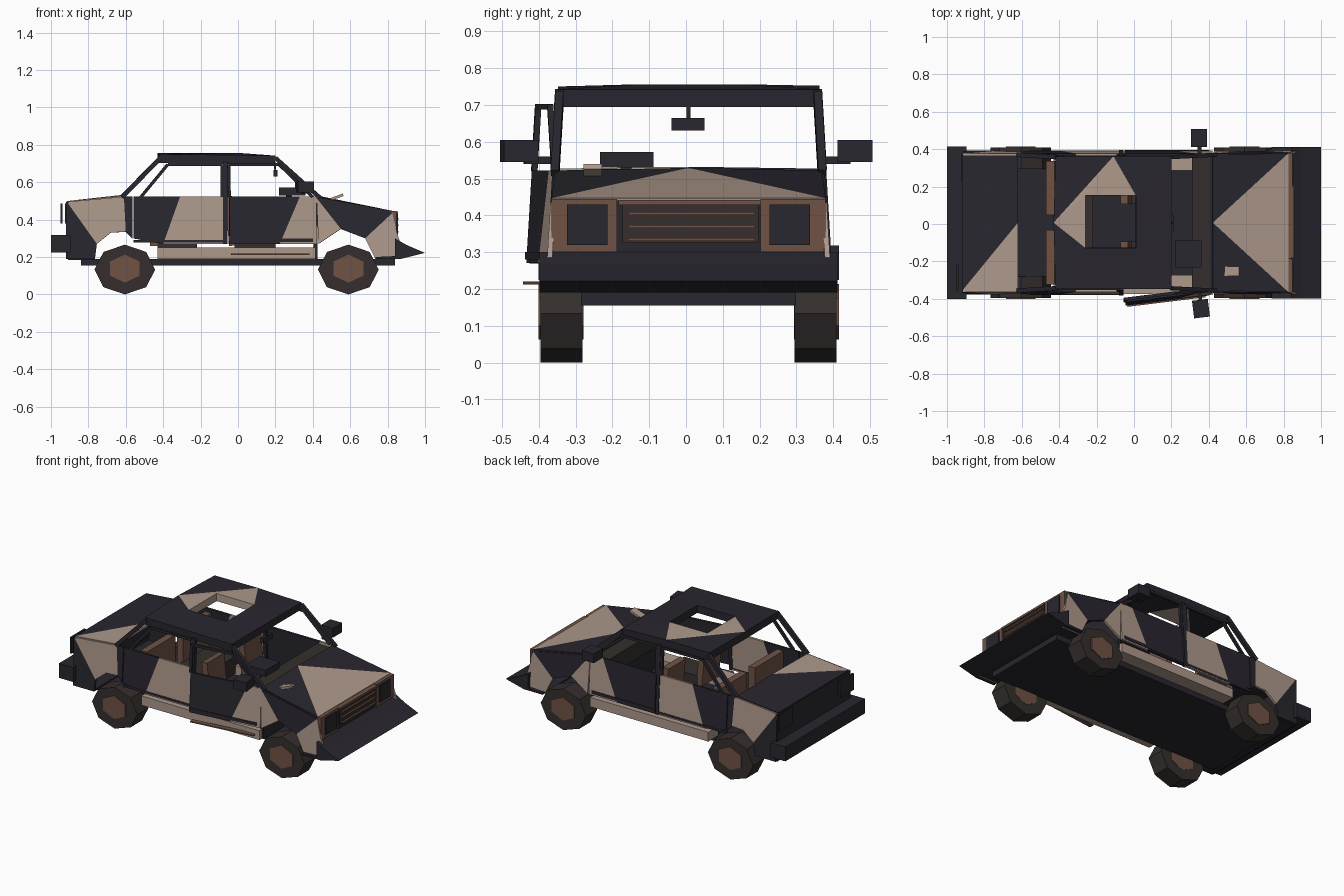
import bpy, bmesh, math
from mathutils import Matrix, Vector

if "Cube" in bpy.data.objects:
    bpy.data.objects.remove(bpy.data.objects["Cube"])

def material(name, c):
    m = bpy.data.materials.new(name)
    m.diffuse_color = (*c, 1)
    m.use_nodes = True
    m.node_tree.nodes["Principled BSDF"].inputs["Base Color"].default_value = m.diffuse_color
    return m

DARK = material("dark_paint", (0.022, 0.02, 0.028))
TAN = material("tan_paint", (0.42, 0.32, 0.26))
BROWN = material("rust_brown", (0.16, 0.085, 0.06))
RUBBER = material("rubber", (0.035, 0.028, 0.026))
parts = []

def finish(name, me, mats):
    for m in mats:
        me.materials.append(m)
    ob = bpy.data.objects.new(name, me)
    bpy.context.collection.objects.link(ob)
    parts.append(ob)
    return ob

def sheet(name, verts, dark=(), tan=(), thick=0.014, offset=0):
    me = bpy.data.meshes.new(name)
    me.from_pydata(verts, [], list(dark) + list(tan))
    ob = finish(name, me, [DARK, TAN])
    for i, p in enumerate(me.polygons):
        p.material_index = int(i >= len(dark))
    mod = ob.modifiers.new("thickness", 'SOLIDIFY')
    mod.thickness, mod.offset = thick, offset
    return ob

def cube(name, M, mat):
    bm = bmesh.new()
    bmesh.ops.create_cube(bm, size=1, matrix=M)
    me = bpy.data.meshes.new(name)
    bm.to_mesh(me)
    bm.free()
    return finish(name, me, [mat])

def box(name, x, y, z, mat=DARK, tilt=0):
    c = Vector((sum(x) / 2, sum(y) / 2, sum(z) / 2))
    M = Matrix.Translation(c) @ Matrix.Rotation(tilt, 4, 'Y') @ Matrix.Diagonal(
        (x[1] - x[0], abs(y[1] - y[0]), z[1] - z[0], 1))
    return cube(name, M, mat)

def bar(name, p, q, w=0.018, mat=DARK):
    p, q = Vector(p), Vector(q)
    d = q - p
    M = Matrix.Translation((p + q) / 2) @ d.to_track_quat('Z', 'Y').to_matrix().to_4x4()
    return cube(name, M @ Matrix.Diagonal((w, w, d.length, 1)), mat)

def side(x, z, s):
    # body sides lean inward above the door bottoms
    return (x, s * (0.378 - 0.06 * max(z - 0.27, 0)), z)

def panel(name, pts, s, dark, tan):
    return sheet(name, [side(x, z, s) for x, z in pts], dark, tan)

def rail(name, pts, s, w=0.016):
    return [bar(name, side(*a, s), side(*b, s), w) for a, b in zip(pts, pts[1:])]

def extrude_y(name, prof, half, mat):
    n = len(prof)
    v = [(x, y, z) for y in (-half, half) for x, z in prof]
    f = [tuple(range(n)), tuple(range(2 * n - 1, n - 1, -1))]
    f += [(i, i + n, (i + 1) % n + n, (i + 1) % n) for i in range(n)]
    me = bpy.data.meshes.new(name)
    me.from_pydata(v, [], f)
    return finish(name, me, [mat])

def drum(name, x, y, z, rx, rz, width, n, mat, turn=0):
    bm = bmesh.new()
    bmesh.ops.create_cone(bm, cap_ends=True, segments=n, radius1=1, radius2=1, depth=width,
        matrix=Matrix.Translation((x, y, z)) @ Matrix.Diagonal((rx, 1, rz, 1))
        @ Matrix.Rotation(math.pi / 2, 4, 'X') @ Matrix.Rotation(turn, 4, 'Z'))
    me = bpy.data.meshes.new(name)
    bm.to_mesh(me)
    bm.free()
    return finish(name, me, [mat])

# roof with square sunroof opening
sheet("roof", [(-.42, -.355, .75), (.20, -.355, .742), (.20, .355, .742), (-.42, .355, .75),
               (-.43, 0, .755), (-.11, .355, .752),
               (-.26, -.135, .756), (.01, -.135, .756), (.01, .145, .756), (-.26, .145, .756)],
      [(0, 1, 7, 6), (1, 2, 8, 7), (2, 5, 8), (0, 6, 4), (5, 3, 4)],
      [(5, 9, 8), (4, 9, 5), (4, 6, 9)], 0.048, -1)
# hood and trunk lid
sheet("hood", [(.42, -.362, .515), (.42, 0, .522), (.42, .362, .515), (.825, .372, .44), (.825, -.372, .44)],
      [(0, 4, 1), (1, 3, 2)], [(1, 4, 3)])
sheet("trunk_lid", [(-.915, -.36, .492), (-.62, -.36, .52), (-.62, 0, .525), (-.62, .36, .52), (-.915, .36, .492)],
      [(0, 2, 3, 4)], [(0, 1, 2)])
box("tail_panel", (-.92, -.905), (-.372, .372), (.19, .495))
box("floor_pan", (-.84, .84), (-.292, .292), (.155, .19))
box("rear_floor", (-.91, -.77), (-.372, .372), (.185, .197))

for s in (-1, 1):
    # fenders with wheel arches
    panel("front_fender", [(.42, .515), (.825, .435), (.85, .33), (.87, .27), (.87, .19), (.735, .19),
          (.68, .30), (.55, .35), (.43, .27)], s, [(0, 1, 6, 7)], [(0, 7, 8), (1, 2, 3, 4, 5, 6)])
    panel("rear_fender", [(-.915, .495), (-.61, .522), (-.565, .522), (-.565, .30), (-.60, .335),
          (-.68, .33), (-.755, .27), (-.765, .19), (-.915, .19)], s,
          [(0, 6, 7, 8), (1, 2, 3, 4)], [(0, 1, 4, 5, 6)])
    # rear door with window frame
    panel("rear_door", [(-.56, .522), (-.31, .522), (-.06, .522), (-.06, .27), (-.40, .27), (-.56, .30)], s,
          [(0, 1, 4, 5)], [(1, 2, 3, 4)])
    rail("rear_window_frame", [(-.52, .52), (-.375, .695), (-.085, .695), (-.085, .52)], s)
    # front door with frame, wing mirror and trim
    door = [panel("front_door", [(-.05, .522), (.33, .522), (.42, .522), (.42, .27), (.22, .27), (-.05, .27)], s,
                  [(0, 1, 4, 5)], [(1, 2, 3, 4)])]
    door += rail("front_window_frame", [(-.05, .52), (-.05, .695), (.22, .695), (.40, .52)], s)
    door.append(box("mirror_arm", (.34, .36), (s * .36, s * .44), (.54, .56)))
    door.append(box("wing_mirror", (.305, .39), (s * .405, s * .5), (.545, .605)))
    door.append(box("door_trim", (-.05, .40), (s * .375, s * .388), (.28, .30)))
    if s < 0:  # this door stands ajar
        door.append(box("sill_trim", (-.04, .38), (-.395, -.365), (.212, .22), BROWN))
        h = Vector((.41, -.37, 0))
        M = Matrix.Translation(h) @ Matrix.Rotation(math.radians(7), 4, 'Z') @ Matrix.Translation(-h)
        for ob in door:
            ob.data.transform(M)
    # pillars and sills
    rail("front_pillar", [(.44, .515), (.20, .73)], s, 0.022)
    rail("middle_pillar", [(-.068, .27), (-.068, .71)], s, 0.022)
    rail("rear_pillar", [(-.62, .52), (-.41, .735)], s, 0.024)
    box("sill", (-.43, .415), (s * .28, s * .38), (.19, .25), TAN)
    box("sill_step", (-.56, -.06), (s * .37, s * .386), (.277, .292))
    # headlights and their surrounds
    box("headlight", (.82, .855), (s * .22, s * .33), (.32, .43))
    box("headlight_surround", (.82, .848), (s * .195, s * .372), (.30, .445), BROWN)
    # tail lights, one hanging loose
    x = -.95 if s < 0 else -.925
    box("tail_light", (x, x + .012), (s * .22, s * .365), (.38, .485))
    # seats
    ys = (s * .10, s * .275)
    box("front_seat_cushion", (-.02, .20), ys, (.24, .32), RUBBER)
    box("front_seat_back", (-.06, -.02), ys, (.26, .525), BROWN, -.1)
    box("rear_seat_back", (-.47, -.425), (s * .04, s * .33), (.26, .515), BROWN)
    # wheels: squashed octagons with six-sided hubs
    for x in (-.605, .59):
        drum("tire", x, s * .345, .133, .162, .133, .114, 8, RUBBER, math.pi / 2)
        drum("hub", x, s * .347, .138, .092, .075, .122, 6, BROWN)

# nose, grille and bumpers
box("nose_panel", (.825, .84), (-.372, .372), (.26, .44))
box("grille_recess", (.838, .846), (-.18, .19), (.325, .435), RUBBER)
for z in (.335, .37, .405):
    box("grille_slat", (.845, .857), (-.165, .18), (z - .004, z + .004), BROWN)
box("grille_top", (.82, .855), (-.19, .195), (.428, .442), BROWN)
extrude_y("front_bumper", [(.84, .30), (.90, .265), (1.0, .222), (.87, .19), (.735, .19), (.735, .20), (.84, .205)], .405, DARK)
box("rear_bumper", (-1.0, -.895), (-.408, .408), (.225, .318))

# interior
box("rear_bench", (-.43, -.22), (-.33, .33), (.20, .31), RUBBER)
box("dashboard", (.31, .42), (-.355, .355), (.40, .505), RUBBER)
box("firewall", (.405, .425), (-.355, .355), (.19, .51))
box("instrument_hood", (.22, .36), (-.24, -.095), (.53, .572))
bar("steering_column", (.26, -.17, .53), (.36, -.17, .44), .03)
box("inner_mirror", (.19, .21), (-.047, .043), (.63, .665))
bar("inner_mirror_stem", (.20, 0, .66), (.195, 0, .71), .01)
box("hood_vent", (.485, .565), (-.285, -.235), (.512, .526), TAN, -.35)

# the body sits slightly off the centre line
for ob in parts:
    ob.location.y += 0.007
